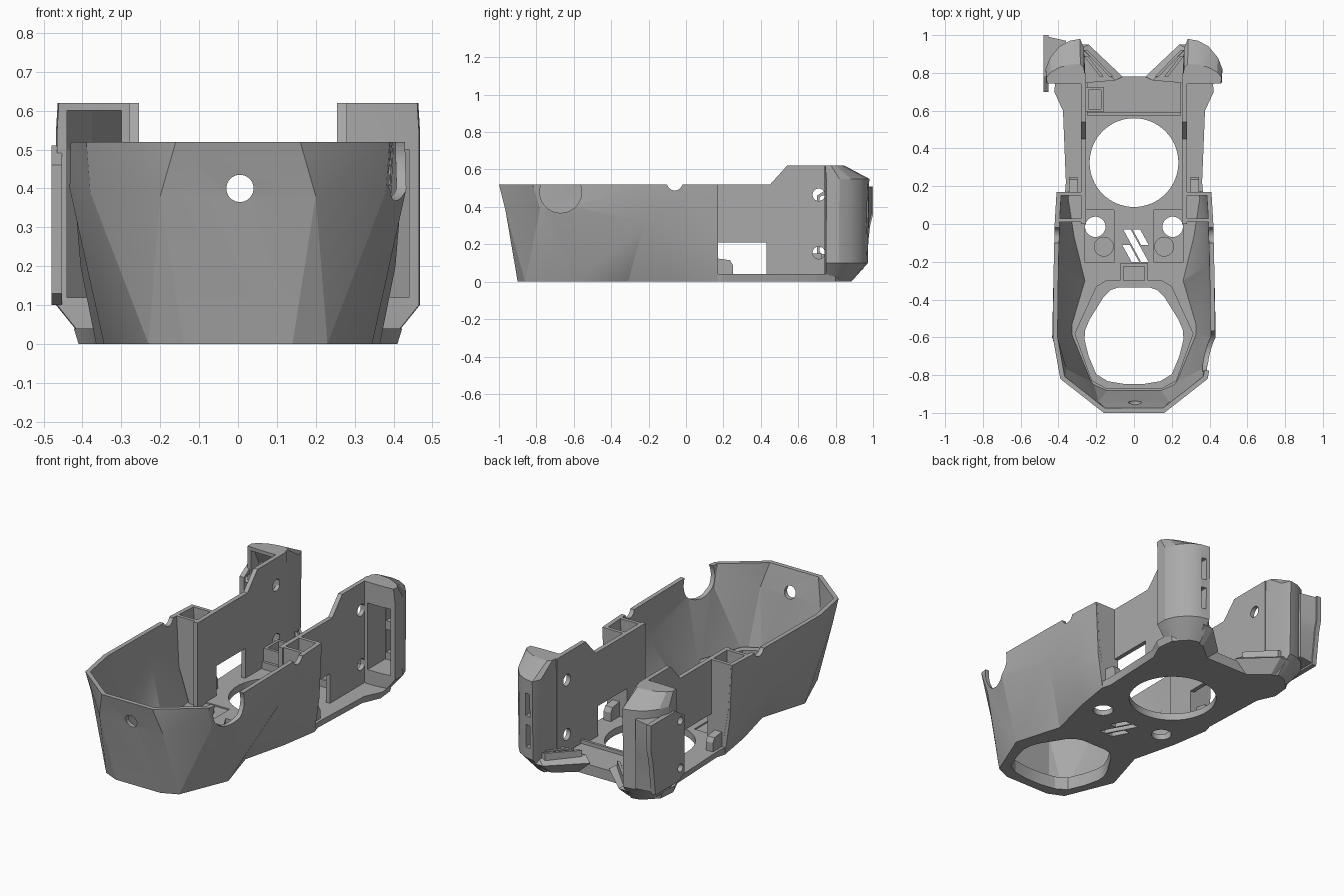
import bpy, bmesh, math
from mathutils import Matrix

old = bpy.data.objects.get("Cube")
if old:
    bpy.data.objects.remove(old, do_unlink=True)

grey = bpy.data.materials.new("matte grey")
grey.use_nodes = True
colour = (0.4, 0.4, 0.4, 1)
grey.diffuse_color = colour
grey.node_tree.nodes["Principled BSDF"].inputs["Base Color"].default_value = colour

RIM, FLOOR = 0.52, 0.04


def finish(name, bm):
    bmesh.ops.recalc_face_normals(bm, faces=bm.faces)
    mesh = bpy.data.meshes.new(name)
    bm.to_mesh(mesh)
    bm.free()
    mesh.materials.append(grey)
    obj = bpy.data.objects.new(name, mesh)
    bpy.context.collection.objects.link(obj)
    return obj


def loft(name, rings, skin=False):
    """Join equal-length rings of points: a capped solid, or an open facetted skin."""
    bm = bmesh.new()
    rows = [[bm.verts.new(p) for p in ring] for ring in rings]
    n = len(rows[0])
    for a, b in zip(rows, rows[1:]):
        for i in range(n - 1 if skin else n):
            j = (i + 1) % n
            bm.faces.new((a[i], a[j], b[j], b[i]))
    if skin:
        bmesh.ops.triangulate(bm, faces=bm.faces, quad_method="SHORT_EDGE")
    else:
        bm.faces.new(rows[0])
        bm.faces.new(rows[-1])
    return finish(name, bm)


def prism(name, outline, z0, z1):
    return loft(name, [[(x, y, z) for x, y in outline] for z in (z0, z1)])


def box(name, x0, x1, y0, y1, z0, z1):
    return prism(name, [(x0, y0), (x1, y0), (x1, y1), (x0, y1)], z0, z1)


def rod(name, centre, radius, depth, axis="Z", sides=40):
    bm = bmesh.new()
    turn = {"X": Matrix.Rotation(math.pi / 2, 4, "Y"),
            "Y": Matrix.Rotation(math.pi / 2, 4, "X"), "Z": Matrix()}[axis]
    bmesh.ops.create_cone(bm, cap_ends=True, segments=sides, radius1=radius, radius2=radius,
                          depth=depth, matrix=Matrix.Translation(centre) @ turn)
    return finish(name, bm)


def apply_mod(obj, mod):
    bpy.context.view_layer.objects.active = obj
    bpy.ops.object.modifier_apply(modifier=mod.name)


def cut(obj, *cutters):
    for cutter in cutters:
        mod = obj.modifiers.new("cut", "BOOLEAN")
        mod.operation, mod.solver, mod.object = "DIFFERENCE", "EXACT", cutter
        apply_mod(obj, mod)
        bpy.data.objects.remove(cutter, do_unlink=True)


def both(half):
    """Complete a half outline by reflecting it across x = 0."""
    return half + [(-x, y) for x, y in reversed(half)]


def mirrored(half):
    return [(-p[0], *p[1:]) for p in reversed(half)] + half


# Faceted front tub: rim, crease and foot outlines skinned into a thin shell
rim = [(0.16, -1), (0.39, -0.82), (0.43, -0.6), (0.425, -0.22), (0.42, 0), (0.41, 0.17)]
crease = [(0.2, -0.965, 0.38), (0.38, -0.78, 0.39), (0.433, -0.6, 0.4),
          (0.415, -0.22, 0.32), (0.405, -0.02, 0.2), (0.395, 0.17, 0.2)]
foot = [(0.14, -0.9), (0.23, -0.86), (0.345, -0.58), (0.265, -0.31), (0.33, -0.05), (0.365, 0.17)]
tub = loft("front_tub", [mirrored([(x, y, 0) for x, y in foot]), mirrored(crease),
                         mirrored([(x, y, RIM) for x, y in rim])], skin=True)
shell = tub.modifiers.new("shell", "SOLIDIFY")
shell.thickness, shell.offset, shell.use_even_offset = 0.025, -1, True
# keep the outside where the outlines put it
if sum(p.normal.x * p.center.x + p.normal.y * (p.center.y + 0.4) for p in tub.data.polygons) < 0:
    shell.offset = 1
apply_mod(tub, shell)
# level the rim and the foot
for v in tub.data.vertices:
    if abs(v.co.z - RIM) < 0.05:
        v.co.z = RIM
    elif v.co.z < 0.05:
        v.co.z = 0
cut(tub, rod("c", (0.005, -0.97, 0.4), 0.035, 0.2, "Y"),
    rod("c", (0.43, -0.67, 0.48), 0.112, 0.2, "X"),
    rod("c", (0, -0.06, RIM + 0.01), 0.042, 1.2, "X"))

# Base plate with a narrow waist and flared tail
tail = [(0.35, 0.22), (0.365, 0.6), (0.41, 0.7), (0.4, 0.8), (0.33, 0.87), (0.27, 0.85), (0.21, 0.78)]
flare = [(x * 1.03, y) for x, y in tail]
base = loft("base_plate", [[(x, y, 0) for x, y in both(foot + tail)],
                           [(x, y, FLOOR) for x, y in both(foot + flare)]])
# Raised collar round the front opening
collar = prism("front_collar", both([(0.15, -0.87), (0.225, -0.83), (0.315, -0.58),
                                     (0.2, -0.33), (0.15, -0.3)]), 0.01, 0.075)
opening = both([(0.05, -0.847), (0.14, -0.832), (0.2, -0.795), (0.24, -0.7), (0.262, -0.61),
                (0.258, -0.56), (0.235, -0.505), (0.16, -0.385), (0.125, -0.35), (0.08, -0.335)])
for part in (base, collar):
    cut(part, prism("c", opening, -0.1, 0.2))
cut(base, rod("c", (0, 0.325, 0), 0.235, 0.4, sides=64))
for s in (1, -1):
    x0, x1 = sorted((s * 0.105, s * 0.26))
    cut(base, box("c", x0, x1, -0.205, 0.075, FLOOR - 0.008, 0.1),
        rod("c", (s * 0.205, -0.015, 0), 0.054, 0.4),
        rod("c", (s * 0.16, -0.12, FLOOR), 0.05, 0.036))
# Slanted vents
for x, y0, y1 in ((-0.04, -0.2, -0.11), (0.01, -0.2, -0.03), (0.06, -0.11, -0.03)):
    lean = 0.55
    cut(base, prism("c", [(x - lean * (y0 + 0.115) - 0.02, y0), (x - lean * (y0 + 0.115) + 0.02, y0),
                          (x - lean * (y1 + 0.115) + 0.02, y1), (x - lean * (y1 + 0.115) - 0.02, y1)],
                    -0.1, 0.2))

# Floor details
bar = box("cross_bar", -0.075, 0.075, -0.3, -0.21, 0.02, 0.08)
cut(bar, box("c", -0.055, 0.055, -0.32, -0.225, 0.06, 0.1))
box("rear_deck", -0.25, 0.25, 0.58, 0.78, 0.03, 0.06)
box("deck_lip", -0.25, 0.25, 0.575, 0.59, 0.03, 0.08)
socket = box("deck_socket", -0.255, -0.16, 0.595, 0.725, 0.05, 0.15)
cut(socket, box("c", -0.24, -0.175, 0.61, 0.71, 0.07, 0.2))

post_outline = [(0.255, 0.74), (0.265, 0.93), (0.285, 0.98), (0.34, 0.97), (0.395, 0.94),
                (0.445, 0.88), (0.468, 0.82), (0.465, 0.75), (0.38, 0.74)]
hollow = [(0.3, 0.7), (0.3, 0.9), (0.375, 0.9), (0.44, 0.82), (0.44, 0.7)]


def scaled_ring(outline, z, sx, sy):
    return [(0.255 + (x - 0.255) * sx, 0.74 + (y - 0.74) * sy, z) for x, y in outline]


def flip(obj, s):
    if s < 0:
        obj.data.transform(Matrix.Scale(-1, 4, (1, 0, 0)))
        obj.data.flip_normals()
    return obj


for s, side in ((1, "left"), (-1, "right")):
    # Flat side wall with raised rear, window and screw holes
    profile = [(0, 0.02), (0, RIM), (0.45, RIM), (0.54, 0.62), (0.8, 0.62), (0.8, 0.02)]
    wall = loft(side + "_side_wall", [[(x, y, z) for y, z in profile] for x in (0.255, 0.28)])
    cut(wall, box("c", 0.2, 0.32, 0.17, 0.43, FLOOR, 0.21),
        rod("c", (0.26, 0.71, 0.465), 0.033, 0.2, "X"),
        rod("c", (0.26, 0.71, 0.155), 0.033, 0.2, "X"),
        rod("c", (0.26, -0.06, RIM + 0.01), 0.042, 0.2, "X"))
    flip(wall, s)

    # Open pocket joining the tub to the side wall
    for name, y, low in (("front", 0.01, 0.31), ("rear", 0.15, 0.345)):
        flip(loft(side + "_pocket_" + name,
                  [[(x, yy, z) for x, z in ((0.255, 0.02), (low, 0.02), (0.385, 0.25), (0.403, RIM),
                                            (0.255, RIM))] for yy in (y, y + 0.02)]), s)

    # Small rounded tab behind the pocket
    flip(loft(side + "_tab", [[(x, y, z) for y, z in ((0.16, 0.03), (0.25, 0.03), (0.25, 0.09),
                                                      (0.235, 0.115), (0.16, 0.125))]
                              for x in (0.3, 0.345)]), s)

    # Rear corner post with tapered foot and a sloping back at the top, hollowed from the front
    post = loft(side + "_rear_post", [scaled_ring(post_outline, 0, 0.62, 0.6),
                                      scaled_ring(post_outline, 0.1, 1, 0.97),
                                      scaled_ring(post_outline, 0.55, 1, 1),
                                      scaled_ring(post_outline, 0.62, 0.98, 0.45)])
    levels = [(0.12, 1), (0.5, 1)] + ([(0.6, 0.35)] if s < 0 else [])
    cut(post, loft("c", [scaled_ring(hollow, z, 1, sy) for z, sy in levels]))
    if s > 0:
        # Twin slots in the back of the post
        for z in (0.16, 0.34):
            cut(post, box("c", 0.305, 0.335, 0.88, 1.05, z, z + 0.13))
    flip(post, s)

    # Low sloped wing between post and deck, with ribs
    wing = [(0.06, 0.78), (0.24, 0.95), (0.3, 0.95), (0.3, 0.76)]
    flip(loft(side + "_wing", [[(x + 0.06 * (y < 0.9), 0.74 + (y - 0.74) * 0.6, 0) for x, y in wing],
                               [(x, y, 0.07) for x, y in wing],
                               [(x + 0.04, y - 0.02, 0.1) for x, y in wing]]), s)
    for k in (0, 1):
        flip(prism(side + "_wing_rib", [(0.11 + 0.05 * k, 0.78), (0.13 + 0.05 * k, 0.78),
                                        (0.265, 0.92 - 0.03 * k), (0.245, 0.92 - 0.03 * k)],
                   0.08, 0.13), s)

# Bracket plate on the outside of the right post, with its filled web
bracket = loft("bracket_plate", [[(x, y, z) for y, z in ((0.7, 0.13), (0.75, 0.1), (0.96, 0.1), (0.985, 0.3),
                                                         (1, 0.36), (1, 0.51), (0.78, 0.51), (0.7, 0.46))]
                                 for x in (-0.48, -0.452)])
for z in (0.17, 0.44):
    cut(bracket, rod("c", (-0.46, 0.735, z), 0.022, 0.2, "X"))
loft("bracket_web", [[(-0.47, y, z), (-0.36, 0.97, z), (-0.36, 0.95, z), (-0.455, 0.83, z), (-0.47, 0.83, z)]
                     for y, z in ((0.955, 0.11), (0.98, 0.3), (0.995, 0.36), (0.995, 0.505))])

# Crisp shading with smooth round holes
bpy.ops.object.select_all(action="DESELECT")
for obj in bpy.context.collection.objects:
    if obj.type == "MESH":
        obj.select_set(True)
        bpy.context.view_layer.objects.active = obj
bpy.ops.object.shade_smooth_by_angle(angle=math.radians(22))
